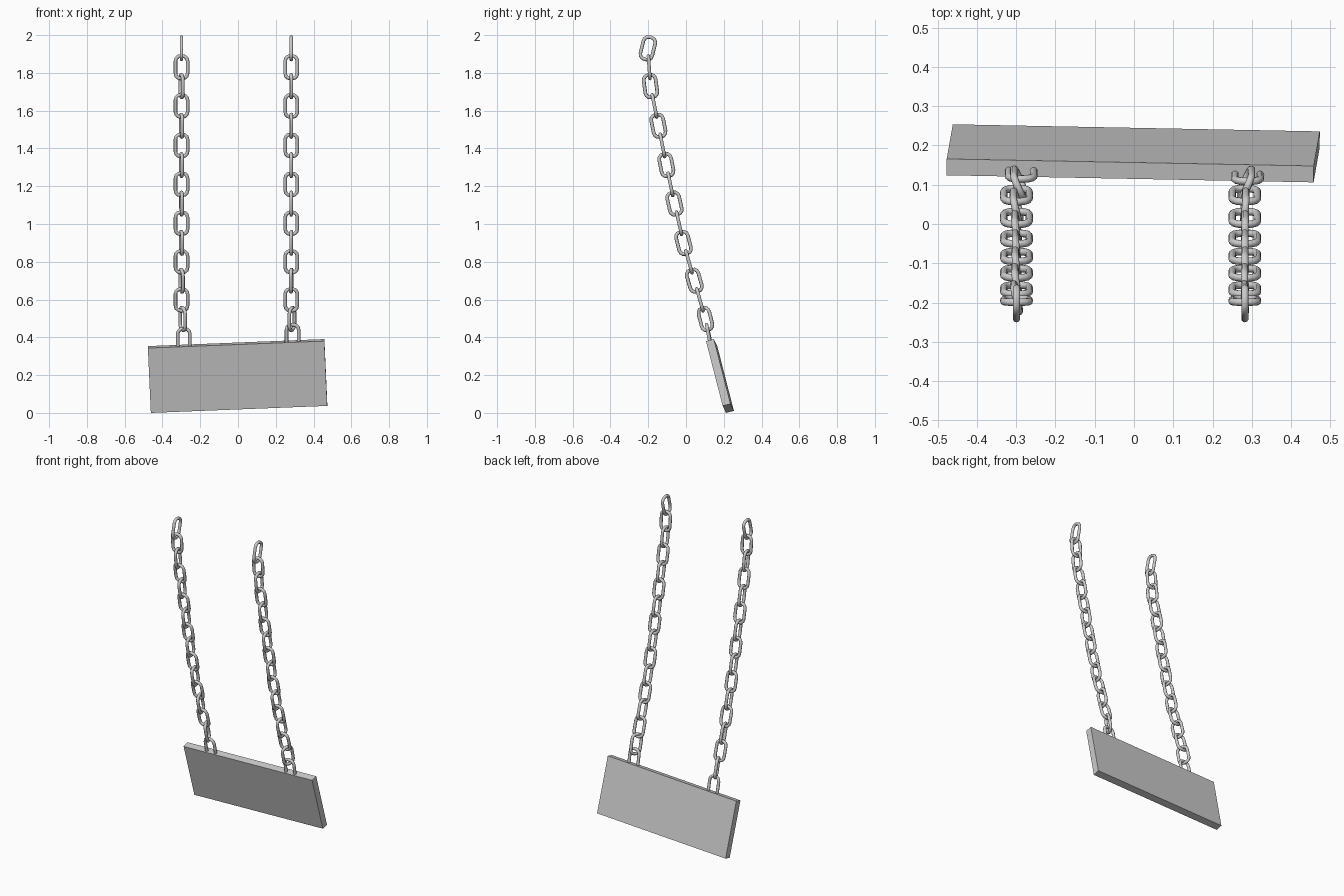
import bpy, bmesh
from math import sin, cos, pi, atan2, radians
from mathutils import Matrix, Vector

if "Cube" in bpy.data.objects:
    bpy.data.objects.remove(bpy.data.objects["Cube"])

WIRE = 0.0095          # wire radius
HALF_W, HALF_L = 0.032, 0.060   # link centreline half sizes
CORNER = 0.027


def link_path():
    """Rounded rectangle centreline with outward directions."""
    pts = []
    for q, (sx, sz) in enumerate([(1, 1), (-1, 1), (-1, -1), (1, -1)]):
        for i in range(4):
            a = q * pi / 2 + i * pi / 6
            out = Vector((cos(a), 0, sin(a)))
            mid = Vector((sx * (HALF_W - CORNER), 0, sz * (HALF_L - CORNER)))
            pts.append((mid + out * CORNER, out))
    return pts


def add_link(bm, mat, sides=10):
    rings = []
    for p, out in link_path():
        ring = []
        for k in range(sides):
            b = 2 * pi * k / sides
            ring.append(bm.verts.new(mat @ (p + WIRE * (cos(b) * out + sin(b) * Vector((0, 1, 0))))))
        rings.append(ring)
    n = len(rings)
    for i in range(n):
        r, s = rings[i], rings[(i + 1) % n]
        for k in range(sides):
            m = (k + 1) % sides
            bm.faces.new((r[k], r[m], s[m], s[k]))


def finish(bm, name, smooth):
    bmesh.ops.recalc_face_normals(bm, faces=bm.faces)
    me = bpy.data.meshes.new(name)
    bm.to_mesh(me)
    bm.free()
    for p in me.polygons:
        p.use_smooth = smooth
    ob = bpy.data.objects.new(name, me)
    bpy.context.collection.objects.link(ob)


# Side-facing link centres (y, z) from top to bottom
SIDE = [(-0.202, 1.93), (-0.188, 1.73), (-0.146, 1.52), (-0.104, 1.312),
        (-0.061, 1.108), (-0.013, 0.90), (0.044, 0.70), (0.103, 0.497)]


def chain(name, x_top, last, twists):
    # Alternate side-facing and front-facing links, ending in the board
    centres = []
    for i, (y, z) in enumerate(SIDE):
        centres.append(Vector((x_top, y, z)))
        if i + 1 < len(SIDE):
            y2, z2 = SIDE[i + 1]
            centres.append(Vector((x_top, (y + y2) / 2, (z + z2) / 2)))
    centres.append(Vector(last))
    centres[-2].x = (x_top + last[0]) / 2
    bm = bmesh.new()
    for i, c in enumerate(centres):
        a, b = centres[max(i - 1, 0)], centres[min(i + 1, len(centres) - 1)]
        tilt = atan2(b.y - a.y, a.z - b.z)
        if i == 0:
            tilt = radians(-14)
        turn = radians(90 + twists[i // 2]) if i % 2 == 0 else 0
        add_link(bm, Matrix.Translation(c) @ Matrix.Rotation(tilt, 4, 'X')
                 @ Matrix.Rotation(turn, 4, 'Z'))
    finish(bm, name, True)


chain("left_chain", -0.299, (-0.287, 0.128, 0.387), [0, 12, 8, 6, 5, 8, 14, 24])
chain("right_chain", 0.282, (0.289, 0.120, 0.408), [0, 2, 2, 0, 0, -2, -5, -25])

# Hanging board, tilted with the chains
start = Vector((-0.477, 0.124, 0.343))       # front top left corner
along = Vector((0.934, -0.018, 0.037))
down = Vector((0.0155, 0.088, -0.343))
back = down.cross(along).normalized() * 0.043
if back.y < 0:
    back = -back
bm = bmesh.new()
bmesh.ops.create_cube(bm, size=1)
for v in bm.verts:
    u = v.co + Vector((0.5, 0.5, 0.5))
    v.co = start + along * u.x + back * u.y + down * u.z
finish(bm, "board", False)
